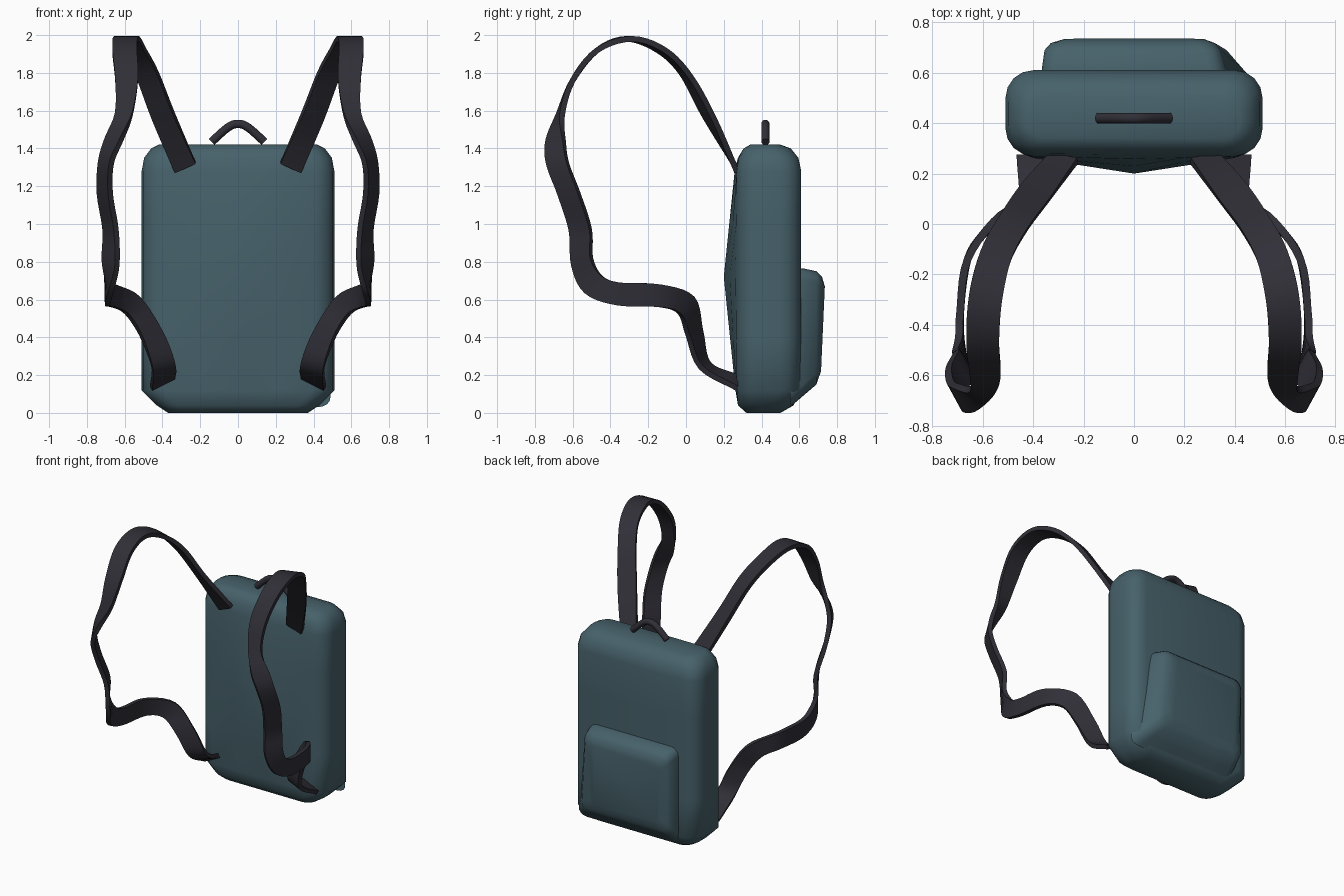
import bpy
import bmesh
import math
from mathutils import Vector

default = bpy.data.objects.get("Cube")
if default:
    bpy.data.objects.remove(default, do_unlink=True)


def material(name, colour):
    mat = bpy.data.materials.new(name)
    mat.use_nodes = True
    mat.diffuse_color = (*colour, 1)
    mat.node_tree.nodes["Principled BSDF"].inputs["Base Color"].default_value = (*colour, 1)
    return mat


teal = material("teal fabric", (0.062, 0.12, 0.145))
webbing = material("dark webbing", (0.03, 0.028, 0.038))


def loft(name, rings, mat, angle):
    """Skin a sequence of equal-length rings and cap both ends."""
    bm = bmesh.new()
    loops = [[bm.verts.new(p) for p in ring] for ring in rings]
    for a, b in zip(loops, loops[1:]):
        for i in range(len(a)):
            j = (i + 1) % len(a)
            bm.faces.new((a[i], a[j], b[j], b[i]))
    bm.faces.new(loops[0])
    bm.faces.new(loops[-1])
    bmesh.ops.recalc_face_normals(bm, faces=bm.faces)
    mesh = bpy.data.meshes.new(name)
    bm.to_mesh(mesh)
    bm.free()
    mesh.materials.append(mat)
    obj = bpy.data.objects.new(name, mesh)
    bpy.context.collection.objects.link(obj)
    bpy.ops.object.select_all(action="DESELECT")
    obj.select_set(True)
    bpy.context.view_layer.objects.active = obj
    bpy.ops.object.shade_smooth_by_angle(angle=math.radians(angle))
    return obj


def rounded(u0, u1, v0, v1, r, steps=4, fill=3):
    """Rounded rectangle, with extra points along the side at v0."""
    corners = [(u1 - r, v0 + r, -90), (u1 - r, v1 - r, 0),
               (u0 + r, v1 - r, 90), (u0 + r, v0 + r, 180)]
    points = []
    for u, v, start in corners:
        for k in range(steps + 1):
            a = math.radians(start + 90 * k / steps)
            points.append((u + r * math.cos(a), v + r * math.sin(a)))
    for k in range(1, fill + 1):
        t = k / (fill + 1)
        points.append((u0 + r + (u1 - u0 - 2 * r) * t, v0))
    return points


def smooth_path(keys, steps):
    """Catmull-Rom interpolation through vectors."""
    keys = [2 * keys[0] - keys[1]] + keys + [2 * keys[-1] - keys[-2]]
    out = []
    for a, b, c, d in zip(keys, keys[1:], keys[2:], keys[3:]):
        for k in range(steps):
            t = k / steps
            out.append(b + (c - a) * t / 2 + (2 * a - 5 * b + 4 * c - d) * t**2 / 2
                       + (3 * b - a - 3 * c + d) * t**3 / 2)
    return out + [keys[-2]]


# Main bag: height, half width, front, back
levels = [(0, 0.37, 0.32, 0.50), (0.04, 0.43, 0.275, 0.57), (0.12, 0.51, 0.27, 0.61),
          (0.4, 0.51, 0.27, 0.61), (0.72, 0.51, 0.27, 0.61), (1.0, 0.51, 0.27, 0.61),
          (1.28, 0.51, 0.27, 0.61), (1.35, 0.497, 0.28, 0.595),
          (1.4, 0.46, 0.305, 0.555), (1.42, 0.42, 0.34, 0.50)]
rings = []
for z, half, front, back in levels:
    ring = []
    for x, y in rounded(-half, half, front, back, min(0.11, (back - front) * 0.4)):
        # Back padding swells to a shallow peak
        if y < front + 0.001:
            y -= 0.07 * max(0, 1 - abs(x) / 0.45) * max(0, 1 - abs(z - 0.72) / 0.68)
        ring.append((x, y, z))
    rings.append(ring)
loft("bag_body", rings, teal, 50)

# Rear pocket: depth, left, right, bottom, top, corner radius, flare of one side
sections = [(0.55, -0.37, 0.37, 0.03, 0.77, 0.06, 0.13),
            (0.62, -0.365, 0.355, 0.09, 0.765, 0.06, 0.08),
            (0.69, -0.355, 0.34, 0.15, 0.75, 0.06, 0.03),
            (0.72, -0.33, 0.32, 0.18, 0.72, 0.06, 0.01),
            (0.735, -0.28, 0.28, 0.22, 0.67, 0.05, 0)]
rings = []
for y, x0, x1, z0, z1, r, flare in sections:
    ring = []
    for x, z in rounded(x0, x1, z0, z1, r):
        low = (z1 - z) / (z1 - z0)
        side = max(0, x / x1)
        ring.append((x + flare * low * side, y - 0.02 * low * (y > 0.7), z))
    rings.append(ring)
loft("rear_pocket", rings, teal, 50)

# Carry handle: bent tube
handle = smooth_path([Vector(p) for p in [(-0.14, 0.42, 1.435), (-0.055, 0.42, 1.51),
                                          (0, 0.42, 1.53), (0.055, 0.42, 1.51),
                                          (0.14, 0.42, 1.435)]], 4)
rings = []
for i, p in enumerate(handle):
    along = handle[min(i + 1, len(handle) - 1)] - handle[max(i - 1, 0)]
    out = along.cross(Vector((0, 1, 0))).normalized()
    rings.append([p + 0.022 * (out * math.cos(a) + Vector((0, math.sin(a), 0)))
                  for a in (math.tau * k / 10 for k in range(10))])
loft("carry_handle", rings, webbing, 50)

# Shoulder straps: centre point and half-width vector along the twisting ribbon
strap = [(.28, .26, 1.30, .055, .01, -.025), (.395, .12, 1.57, .055, .03, -.015),
         (.48, 0, 1.79, .055, .025, -.01), (.55, -.13, 1.92, .06, .02, 0),
         (.59, -.3, 1.98, .065, .015, 0), (.6, -.47, 1.92, .065, 0, 0),
         (.59, -.6, 1.76, .06, 0, 0), (.605, -.665, 1.58, .045, .01, 0),
         (.66, -.69, 1.44, .04, .045, 0), (.70, -.68, 1.32, .03, .055, 0),
         (.705, -.62, 1.16, .03, .055, 0), (.675, -.56, .97, .03, .055, 0),
         (.675, -.55, .8, .035, .05, .02), (.685, -.49, .68, .01, .045, .045),
         (.69, -.36, .63, 0, .01, .06), (.66, -.14, .62, 0, 0, .06),
         (.56, 0, .57, -.03, .035, .045), (.46, .045, .42, -.055, .035, .01),
         (.395, .1, .25, -.06, .02, .01), (.4, .27, .16, -.06, 0, .03)]
centres = smooth_path([Vector(s[:3]) for s in strap], 5)
widths = smooth_path([Vector(s[3:]) for s in strap], 5)
for side, mirror in (("left", 1), ("right", -1)):
    rings = []
    for i, (c, w) in enumerate(zip(centres, widths)):
        along = centres[min(i + 1, len(centres) - 1)] - centres[max(i - 1, 0)]
        thick = along.cross(w).normalized() * 0.015
        ring = [c + w + thick, c - w + thick, c - w - thick, c + w - thick]
        rings.append([(p.x * mirror, p.y, p.z) for p in ring])
    loft(side + "_shoulder_strap", rings, webbing, 40)
